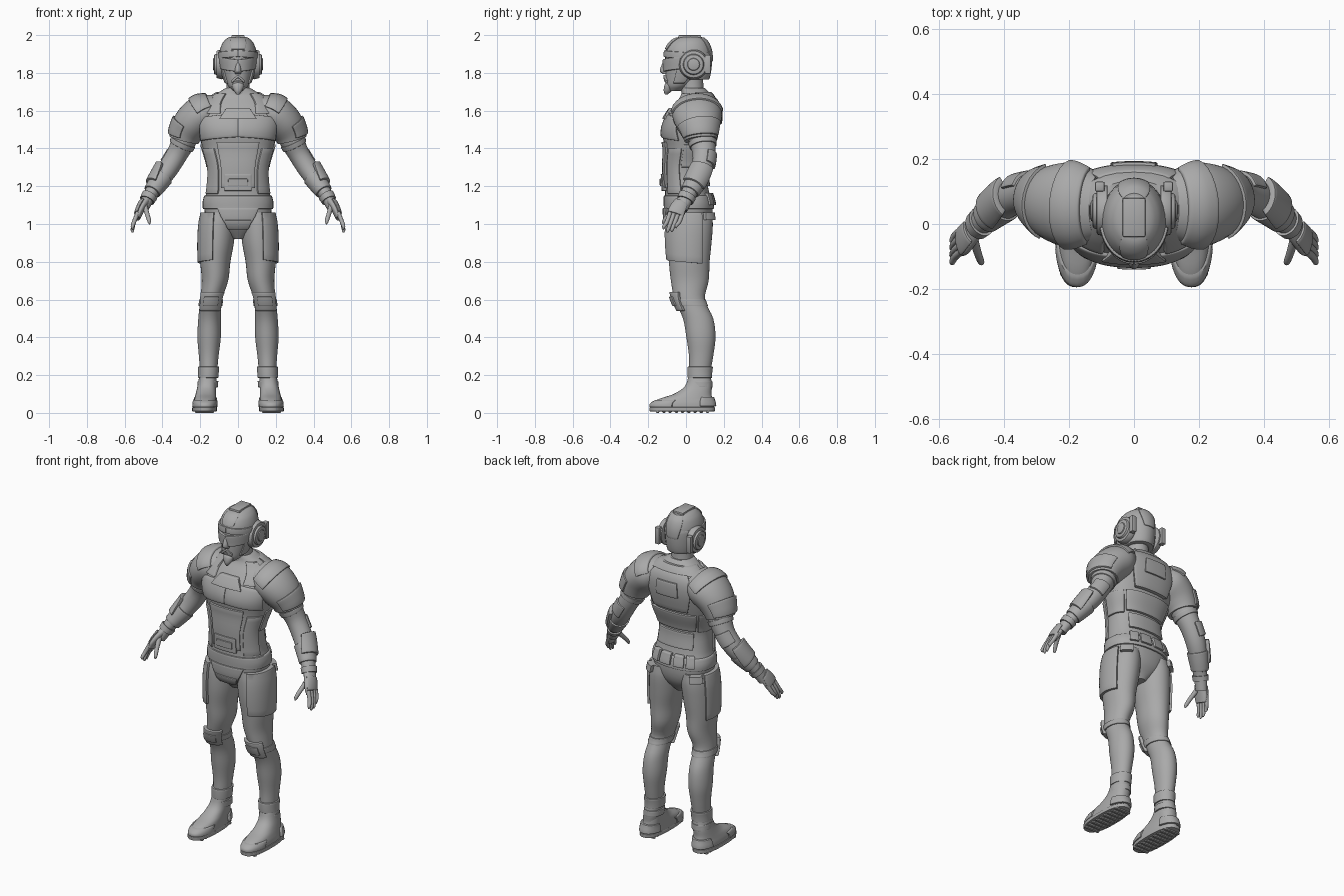
import bpy, bmesh, math
from mathutils import Vector, Matrix

if "Cube" in bpy.data.objects:
    bpy.data.objects.remove(bpy.data.objects["Cube"], do_unlink=True)

grey = bpy.data.materials.new("plain grey")
grey.use_nodes = True
grey.diffuse_color = (0.4, 0.4, 0.4, 1)
grey.node_tree.nodes["Principled BSDF"].inputs["Base Color"].default_value = grey.diffuse_color


# Turn a bmesh into a finished, optionally mirrored and bevelled part
def finish(name, bm, mirror=False, bevel=0.0):
    bmesh.ops.recalc_face_normals(bm, faces=bm.faces)
    mesh = bpy.data.meshes.new(name)
    bm.to_mesh(mesh)
    bm.free()
    mesh.materials.append(grey)
    part = bpy.data.objects.new(name, mesh)
    bpy.context.collection.objects.link(part)
    if bevel:
        mod = part.modifiers.new("bevel", 'BEVEL')
        mod.width, mod.segments, mod.limit_method = bevel, 2, 'ANGLE'
        mod.angle_limit = math.radians(50)
    if mirror:
        mod = part.modifiers.new("mirror", 'MIRROR')
        mod.use_mirror_merge = False
    bpy.ops.object.select_all(action='DESELECT')
    part.select_set(True)
    bpy.context.view_layer.objects.active = part
    bpy.ops.object.convert(target='MESH')
    bpy.ops.object.shade_smooth_by_angle(angle=math.radians(35))


# A body shape is a stack of sections (z, x, y, half width, half depth)
class Shape:
    def __init__(self, rows, tilt=False, power=1.0):
        self.rows = [Vector(r) for r in sorted(rows)]
        self.tilt, self.power = tilt, power
        self.low, self.high = self.rows[0][0], self.rows[-1][0]

    def slope(self, i):
        a, b = self.rows[max(i - 1, 0)], self.rows[min(i + 1, len(self.rows) - 1)]
        return (b - a) / (b[0] - a[0])

    def at(self, z):
        z = min(max(z, self.low), self.high)
        i = 0
        while i < len(self.rows) - 2 and z > self.rows[i + 1][0]:
            i += 1
        a, b = self.rows[i], self.rows[i + 1]
        h = b[0] - a[0]
        t = (z - a[0]) / h
        s = t * t * (3 - 2 * t)
        bend = self.slope(i) * (t * (1 - t) ** 2) - self.slope(i + 1) * (t * t * (1 - t))
        return a.lerp(b, s) + bend * h

    def centre(self, z):
        r = self.at(z)
        return Vector((r[1], r[2], r[0]))

    def point(self, z, angle, lift=0.0):
        r, u, v = self.at(z), Vector((1, 0, 0)), Vector((0, 1, 0))
        if self.tilt:
            t = (self.centre(z + 0.02) - self.centre(z - 0.02)).normalized()
            u = v.cross(t).normalized()
            v = t.cross(u)
        c, s = math.cos(angle), math.sin(angle)
        c, s = (math.copysign(abs(k) ** self.power, k) for k in (c, s))
        return self.centre(z) + u * c * max(r[3] + lift, 0.001) + v * s * max(r[4] + lift, 0.001)


# Closed body or band that follows a shape
def loft(name, shape, low=None, high=None, lift=0.0, mirror=False, bevel=0.0, sides=36):
    low, high = (shape.low if low is None else low), (shape.high if high is None else high)
    levels = {low, high} | {r[0] for r in shape.rows if low < r[0] < high}
    levels = sorted(levels)
    fine = [a + (b - a) * k / 4 for a, b in zip(levels, levels[1:]) for k in range(4)] + [high]
    bm = bmesh.new()
    rings = [[bm.verts.new(shape.point(z, math.tau * k / sides, lift)) for k in range(sides)] for z in fine]
    for a, b in zip(rings, rings[1:]):
        for k in range(sides):
            j = (k + 1) % sides
            bm.faces.new((a[k], a[j], b[j], b[k]))
    bm.faces.new(rings[0])
    bm.faces.new(rings[-1])
    finish(name, bm, mirror, bevel)


# Armour plate lying on a shape; top angles and skew shape its outline
def plate(name, shape, low, high, bottom, top=None, lift=0.012, skew=0.0, mirror=False, thick=0.03):
    top, n, m = top or bottom, 12, 8
    bm = bmesh.new()
    layers = []
    for depth in (lift, lift - thick):
        grid = []
        for i in range(m + 1):
            f = i / m
            a, b = (math.radians(p + (q - p) * f) for p, q in zip(bottom, top))
            grid.append([bm.verts.new(shape.point(low + (high - low) * f + skew * k / n,
                                                  a + (b - a) * k / n, depth)) for k in range(n + 1)])
        layers.append(grid)
    for g in layers:
        for i in range(m):
            for k in range(n):
                bm.faces.new((g[i][k], g[i][k + 1], g[i + 1][k + 1], g[i + 1][k]))
    rims = [g[0] + [r[-1] for r in g[1:-1]] + g[-1][::-1] + [r[0] for r in g[-2:0:-1]] for g in layers]
    for k in range(len(rims[0])):
        bm.faces.new((rims[0][k - 1], rims[0][k], rims[1][k], rims[1][k - 1]))
    finish(name, bm, mirror, 0.004)


def box(name, place, size, mirror=False, pitch=0.0):
    bm = bmesh.new()
    turn = Matrix.Rotation(math.radians(pitch), 4, 'X')
    bmesh.ops.create_cube(bm, size=1, matrix=Matrix.Translation(place) @ turn @ Matrix.Diagonal((*size, 1)))
    finish(name, bm, mirror, 0.005)


def disc(name, x, y, z, radius, width, shrink=0.9):
    bm = bmesh.new()
    bmesh.ops.create_cone(bm, cap_ends=True, segments=32, radius1=radius, radius2=radius * shrink, depth=width,
                          matrix=Matrix.Translation((x, y, z)) @ Matrix.Rotation(math.pi / 2, 4, 'Y'))
    finish(name, bm, True, 0.005)


# Torso and neck
torso = Shape([(.92, 0, .02, .03, .06), (1, 0, .015, .15, .115), (1.1, 0, .015, .18, .125),
               (1.18, 0, .005, .165, .115), (1.3, 0, -.005, .16, .11), (1.4, 0, .01, .187, .123),
               (1.49, 0, .015, .21, .14), (1.56, 0, .03, .215, .135), (1.63, 0, .05, .19, .11),
               (1.68, 0, .055, .13, .08), (1.72, 0, .04, .065, .06)], power=.85)
loft("torso", torso)
loft("neck", Shape([(1.64, 0, .045, .075, .07), (1.7, 0, .035, .062, .06), (1.8, 0, .025, .06, .065)]))

# Chest, belly and back armour
plate("chest_plate", torso, 1.46, 1.585, (-90, -18), (-90, -30), .01, -.02, True)
plate("chest_emblem_panel", torso, 1.555, 1.615, (-112, -68), (-103, -77), .02)
plate("upper_chest_strap", torso, 1.585, 1.69, (-68, -35), (-62, -20), .013, mirror=True)
plate("collar", torso, 1.66, 1.70, (0, 180), lift=.015)
plate("belly_plate", torso, 1.19, 1.435, (-118, -62), (-120, -60), .012)
plate("side_plate", torso, 1.16, 1.4, (-56, -12), (-52, -12), .008, mirror=True)
plate("rib_plate", torso, 1.3, 1.42, (-8, 40), lift=.008, mirror=True)
plate("buckle_panel", torso, 1.175, 1.265, (-110, -70), lift=.02)
plate("buckle", torso, 1.2, 1.24, (-103, -77), lift=.028)
plate("back_plate", torso, 1.44, 1.665, (62, 118), (52, 128), .02)
plate("spine_panel", torso, 1.53, 1.62, (76, 104), lift=.028)
plate("lower_back_plate", torso, 1.31, 1.42, (45, 135), lift=.014)
plate("lumbar_plate", torso, 1.2, 1.295, (50, 130), lift=.013)

# Belt, pouches and groin guard
loft("belt", torso, 1.08, 1.15, .008, bevel=.004)
for i, start in enumerate((50, 72, 94, 116)):
    plate("belt_pouch_%d" % (i + 1), torso, 1.1, 1.165, (start, start + 18), lift=.02)
plate("groin_guard", torso, .975, 1.085, (-108, -72), (-122, -58), .014)
plate("groin_buckle", torso, .97, 1.02, (-110, -70), lift=.022)

# Legs
leg = Shape([(.08, .165, .08, .045, .055), (.2, .157, .073, .045, .056), (.3, .155, .08, .052, .064),
             (.4, .153, .079, .062, .077), (.5, .15, .064, .06, .08), (.6, .142, .02, .058, .08),
             (.7, .122, .02, .07, .1), (.8, .12, .017, .08, .108), (.9, .112, .017, .09, .118),
             (1, .105, .02, .092, .122), (1.06, .1, .02, .085, .115)])
loft("leg", leg, mirror=True)
plate("thigh_guard", leg, .81, 1.1, (-80, 35), (-72, 30), .014, -.02, True)
plate("hip_pouch", leg, 1.02, 1.1, (38, 75), lift=.022, mirror=True)
plate("knee_pad", leg, .54, .64, (-140, -40), (-145, -35), .018, mirror=True)
plate("knee_pad_ridge", leg, .565, .615, (-120, -60), lift=.026, mirror=True)
loft("knee_strap", leg, .565, .6, .006, True, .003)
loft("boot_cuff", leg, .185, .245, .009, True, .004)
loft("ankle_strap", leg, .135, .17, .01, True, .003)

# Boots with treaded soles
boot = Shape([(.02, .175, -.018, .063, .168), (.05, .175, -.018, .062, .165), (.075, .173, 0, .058, .14),
              (.1, .17, .035, .054, .1), (.14, .165, .065, .05, .072), (.2, .158, .073, .046, .058)], power=.85)
loft("boot", boot, mirror=True)
loft("sole", Shape([(.008, .177, -.02, .066, .173), (.03, .177, -.02, .066, .175)], power=.8), mirror=True, bevel=.004)
plate("heel_guard", boot, .035, .085, (30, 150), lift=.012, mirror=True)
plate("toe_cap", boot, .03, .068, (-165, -15), lift=.007, mirror=True)
for i in range(9):
    box("tread_%d" % (i + 1), (.177, -.15 + i * .033, .006), (.1, .018, .012), True)

# Shoulder armour
shoulder = Shape([(1.43, .29, .08, .075, .082), (1.48, .275, .075, .088, .098), (1.54, .237, .065, .1, .122),
                  (1.59, .175, .058, .1, .13), (1.62, .11, .055, .07, .1)], True)
loft("pauldron", shoulder, 1.445, mirror=True)
plate("pauldron_rim", shoulder, 1.455, 1.515, (-75, 75), lift=.01, mirror=True)
plate("pauldron_yoke", shoulder, 1.575, 1.61, (-80, 80), lift=.01, mirror=True)

# Arms and bracers
arm = Shape([(1.08, .503, -.025, .028, .034), (1.15, .468, .008, .035, .04), (1.22, .42, .05, .046, .05),
             (1.29, .372, .083, .054, .056), (1.37, .322, .095, .056, .06), (1.45, .283, .085, .066, .072),
             (1.54, .245, .075, .07, .08)], True)
loft("arm", arm, mirror=True)
loft("upper_arm_band", arm, 1.41, 1.435, .006, True, .003)
loft("bracer", arm, 1.17, 1.25, .008, True, .004)
plate("bracer_guard", arm, 1.2, 1.29, (-70, 80), (-50, 60), .02, mirror=True)
plate("elbow_pad", arm, 1.31, 1.37, (20, 110), lift=.01, mirror=True)
loft("wrist_cuff", arm, 1.125, 1.15, .008, True, .003)

# Hands
palm = Shape([(1.03, .532, -.062, .014, .038), (1.06, .522, -.052, .019, .045), (1.1, .503, -.03, .022, .04),
              (1.13, .482, -.008, .024, .032)], True)
loft("palm", palm, mirror=True)
plate("hand_guard", palm, 1.05, 1.11, (-60, 60), lift=.008, mirror=True, thick=.012)
for i, finger in enumerate(("index", "middle", "ring", "little")):
    y, tip = -.088 + i * .022, (.972, .955, .958, .978)[i]
    loft(finger + "_finger", Shape([(tip, .558, y - .032, .004, .004), (tip + .012, .559, y - .03, .009, .009),
                                    (1.01, .551, y - .014, .011, .011), (1.06, .53, y + .004, .012, .012)], True),
         mirror=True, sides=16)
loft("thumb", Shape([(1.0, .468, -.122, .004, .004), (1.015, .47, -.117, .01, .01), (1.05, .48, -.09, .012, .012),
                     (1.1, .495, -.04, .014, .016)], True), mirror=True, sides=16)

# Face with nose, lips and beard
head = Shape([(1.705, 0, -.06, .025, .032), (1.73, 0, -.04, .052, .064), (1.77, 0, -.015, .07, .092),
              (1.82, 0, .005, .084, .113), (1.88, 0, .01, .092, .12), (1.93, 0, .012, .09, .115),
              (1.97, 0, .015, .06, .08)])
loft("head", head)
loft("nose", Shape([(1.795, 0, -.108, .016, .016), (1.81, 0, -.115, .018, .024), (1.87, 0, -.105, .008, .012)]), sides=16)
loft("goatee", Shape([(1.685, 0, -.105, .006, .006), (1.705, 0, -.096, .022, .022), (1.735, 0, -.088, .032, .026),
                      (1.75, 0, -.085, .024, .02)]), sides=20)
plate("moustache", head, 1.775, 1.79, (-90, -62), lift=.012, skew=-.03, mirror=True)
plate("lower_lip", head, 1.754, 1.763, (-105, -75), lift=.01)

# Helmet, visor and earpieces
helmet = Shape([(1.76, 0, .035, .078, .085), (1.8, 0, .022, .09, .108), (1.86, 0, .014, .098, .122),
                (1.91, 0, .012, .098, .122), (1.95, 0, .014, .086, .108), (1.975, 0, .018, .068, .088),
                (1.99, 0, .022, .042, .06), (1.995, 0, .024, .004, .006)])
loft("helmet_dome", helmet, 1.905)
plate("helmet_back", helmet, 1.765, 1.91, (-12, 192), lift=.002)
plate("helmet_brow", helmet, 1.885, 1.92, (-90, -10), lift=.008, skew=-.01, mirror=True)
plate("helmet_crest", helmet, 1.925, 1.988, (-112, -68), (-130, -50), .006)
plate("helmet_crest_back", helmet, 1.86, 1.988, (70, 110), (50, 130), .006)
box("helmet_ridge", (0, .02, 1.99), (.07, .12, .02))
plate("visor", head, 1.805, 1.87, (-90, -18), lift=.014, skew=.015, mirror=True)
plate("cheek_strap", head, 1.745, 1.82, (-28, 15), lift=.009, mirror=True)
disc("earpiece_base", .098, .04, 1.845, .08, .034)
disc("earpiece_ring", .116, .04, 1.845, .058, .022)
disc("earpiece_cap", .126, .04, 1.845, .035, .014)
box("earpiece_fin", (.105, .115, 1.845), (.03, .03, .1), True)
